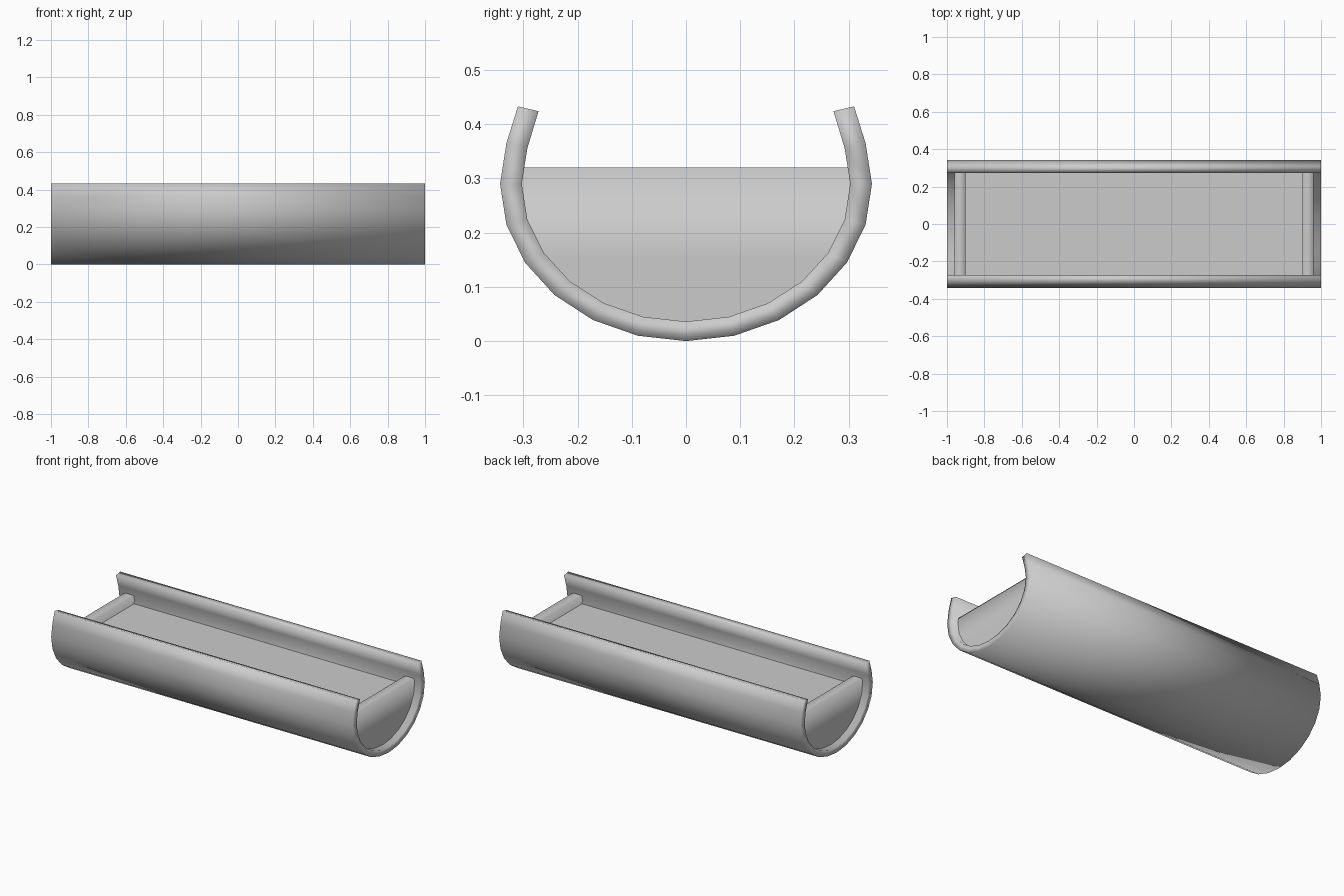
import bpy
import bmesh
from math import sin, cos, radians

cube = bpy.data.objects.get("Cube")
if cube:
    bpy.data.objects.remove(cube, do_unlink=True)

grey = bpy.data.materials.new("plain grey")
grey.use_nodes = True
colour = (0.6, 0.6, 0.6, 1)
grey.diffuse_color = colour
grey.node_tree.nodes["Principled BSDF"].inputs["Base Color"].default_value = colour

AXIS_Z = 0.29


def oval(angle, ry, rz):
    """Point on the trough's oval section, measured from the lowest point."""
    a = radians(angle)
    return ry * sin(a), AXIS_Z - rz * cos(a)


def make_object(name, bm, smooth):
    mesh = bpy.data.meshes.new(name)
    for face in bm.faces:
        face.smooth = smooth
    bm.to_mesh(mesh)
    bm.free()
    mesh.materials.append(grey)
    obj = bpy.data.objects.new(name, mesh)
    bpy.context.collection.objects.link(obj)
    return obj


# Curved trough shell with softly shaded rims
angles = range(-105, 106, 15)
outer = [oval(a, 0.343, 0.29) for a in angles]
inner = [oval(a, 0.303, 0.254) for a in angles]
outer = [(-0.31, 0.433)] + outer + [(0.31, 0.433)]
inner = [(-0.272, 0.424)] + inner + [(0.272, 0.424)]
bm = bmesh.new()
rings = []
for o, i in zip(outer, inner):
    rings.append([bm.verts.new((x, y, z)) for x, (y, z) in
                  ((-1, o), (1, o), (1, i), (-1, i))])
for a, b in zip(rings, rings[1:]):
    for k in range(4):
        n = (k + 1) % 4
        bm.faces.new((a[k], a[n], b[n], b[k]))
bm.faces.new(rings[0])
bm.faces.new(rings[-1])
bmesh.ops.recalc_face_normals(bm, faces=bm.faces[:])
make_object("trough_shell", bm, True)

# End walls, fitted into the shell and open along their hidden curved edge
half = [oval(a, 0.323, 0.271) for a in range(15, 61, 15)] + [(0.32, 0.32)]
for name, side in (("left_end_wall", 1), ("right_end_wall", -1)):
    bm = bmesh.new()
    section = [(0.96, p) for p in half] + [(0.9, p) for p in reversed(half)]
    rows = [[bm.verts.new((side * x, s * y, z)) for s in (-side, side)]
            for x, (y, z) in section]
    for a, b in zip(rows, rows[1:]):
        bm.faces.new((a[0], a[1], b[1], b[0]))
    make_object(name, bm, True)

# Flat floor between the end walls
bm = bmesh.new()
bm.faces.new([bm.verts.new((x, y, 0.27)) for x, y in
              ((-0.93, -0.31), (0.93, -0.31), (0.93, 0.31), (-0.93, 0.31))])
make_object("floor", bm, False)
